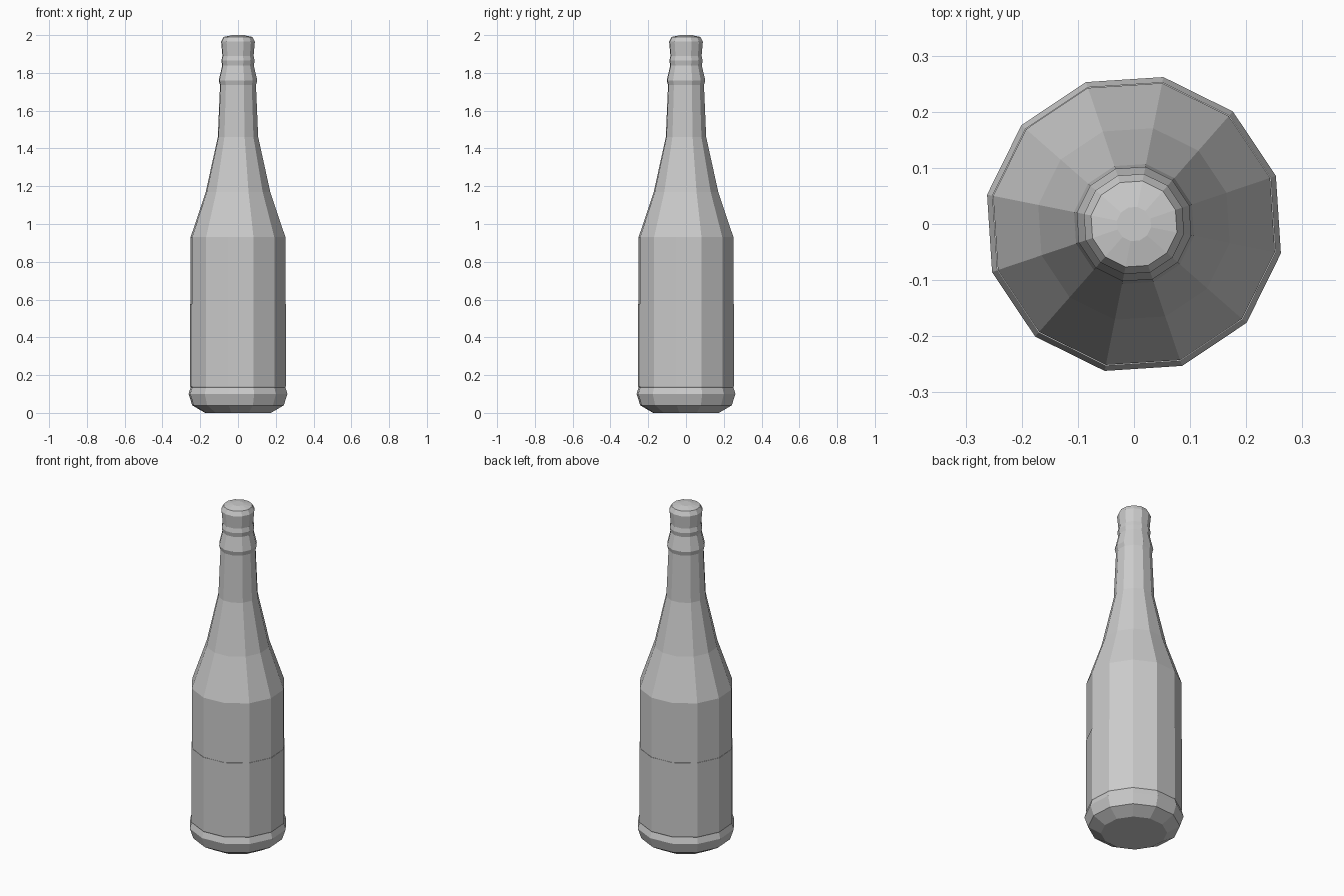
import bpy, math

SIDES = 12
TURN = math.radians(18.7)

cube = bpy.data.objects.get("Cube")
if cube:
    bpy.data.objects.remove(cube, do_unlink=True)

grey = bpy.data.materials.new("plain_grey")
grey.use_nodes = True
colour = (0.6, 0.6, 0.6, 1)
grey.diffuse_color = colour
grey.node_tree.nodes["Principled BSDF"].inputs["Base Color"].default_value = colour


def lathe(name, profile, close_bottom=True, close_top=True):
    """Turn a list of (radius, height) into a faceted solid."""
    verts, faces = [], []
    for r, z in profile:
        for i in range(SIDES):
            a = TURN + math.tau * i / SIDES
            verts.append((r * math.cos(a), r * math.sin(a), z))
    for k in range(len(profile) - 1):
        for i in range(SIDES):
            j = (i + 1) % SIDES
            low, high = k * SIDES, (k + 1) * SIDES
            faces.append((low + i, low + j, high + j, high + i))
    if close_bottom:
        faces.append(tuple(reversed(range(SIDES))))
    if close_top:
        faces.append(tuple(range(len(verts) - SIDES, len(verts))))
    mesh = bpy.data.meshes.new(name)
    mesh.from_pydata(verts, [], faces)
    mesh.materials.append(grey)
    obj = bpy.data.objects.new(name, mesh)
    bpy.context.collection.objects.link(obj)
    return obj


# Glass: chamfered foot, straight body, tapering shoulder, ringed neck
lathe("bottle_glass", [
    (0.178, 0.0), (0.247, 0.04), (0.267, 0.1), (0.256, 0.135),
    (0.256, 0.93), (0.174, 1.17), (0.109, 1.46), (0.097, 1.735),
    (0.104, 1.76), (0.085, 1.84), (0.09, 1.865), (0.084, 1.89),
    (0.091, 1.965)])

# Thin wrap around the lower body
lathe("body_label", [(0.256, 0.135), (0.258, 0.14), (0.258, 0.577), (0.256, 0.577)],
      False, False)

# Low domed cap
lathe("bottle_cap", [(0.091, 1.965), (0.078, 1.99), (0.031, 2.0)], False)
